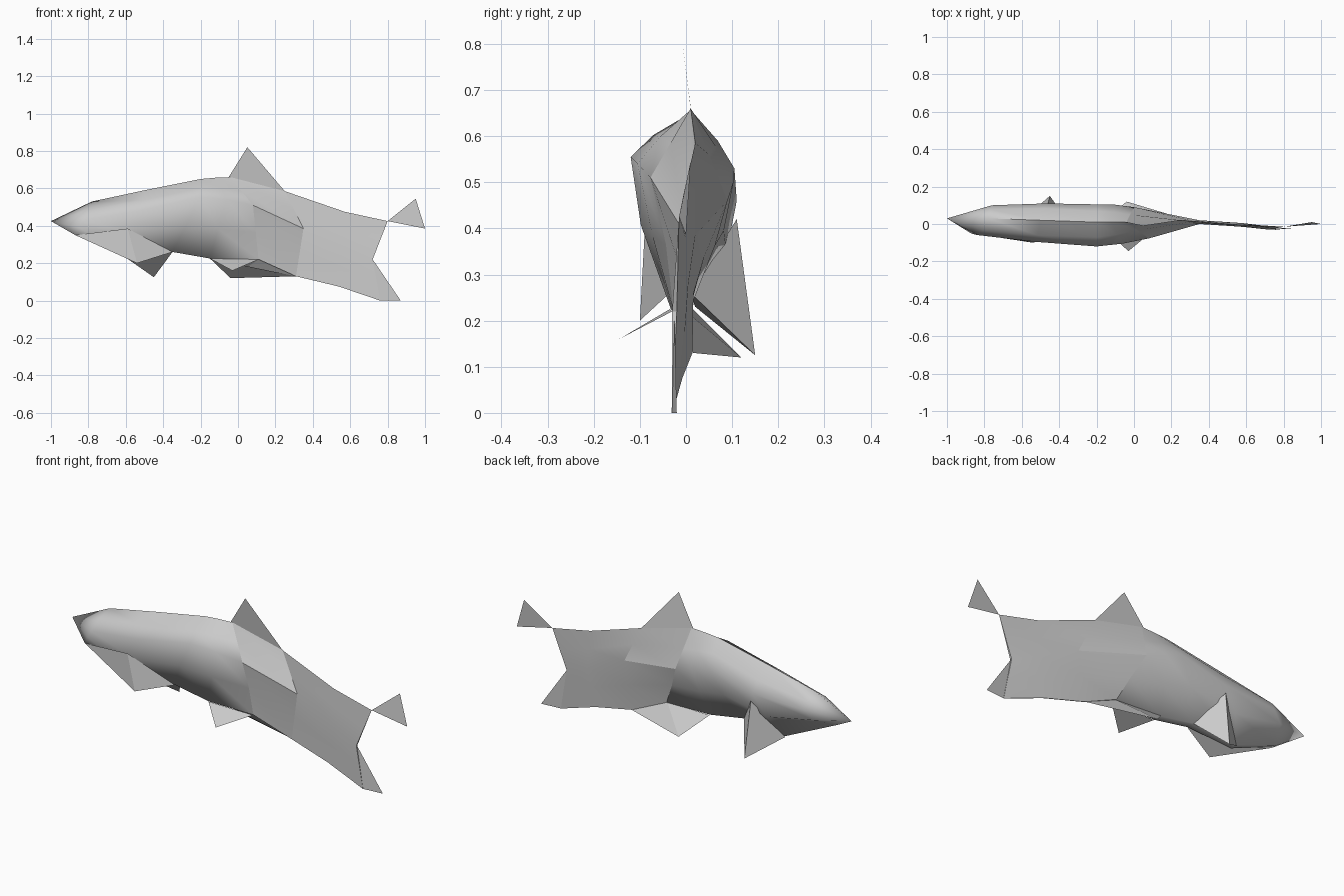
import bpy
import bmesh
import math
from mathutils import Vector

# Remove the default cube only
default_cube = bpy.data.objects.get("Cube")
if default_cube:
    bpy.data.objects.remove(default_cube, do_unlink=True)

# Single plain colour
grey = bpy.data.materials.new("plain grey")
grey.use_nodes = True
tone = (0.6, 0.6, 0.6, 1)
grey.diffuse_color = tone
grey.node_tree.nodes["Principled BSDF"].inputs["Base Color"].default_value = tone


def finish(name, bm, smooth_angle=None):
    """Turn a bmesh into a named, coloured object."""
    bmesh.ops.recalc_face_normals(bm, faces=bm.faces)
    mesh = bpy.data.meshes.new(name)
    bm.to_mesh(mesh)
    bm.free()
    mesh.materials.append(grey)
    obj = bpy.data.objects.new(name, mesh)
    bpy.context.collection.objects.link(obj)
    if smooth_angle is not None:
        bpy.ops.object.select_all(action="DESELECT")
        obj.select_set(True)
        bpy.context.view_layer.objects.active = obj
        bpy.ops.object.shade_smooth_by_angle(angle=math.radians(smooth_angle))
    return obj


def section(top, right, left, bottom, bulge=0, belly=0.5):
    """Nine-sided body section from its ridge, flanks and keel."""
    top, right, left, bottom = map(Vector, (top, right, left, bottom))
    keel_width = (left.y - right.y) * 0.1

    def half(flank, direction):
        # rounded shoulder, flank, lower side and edge of the flat keel
        shoulder = top.lerp(flank, 0.5)
        shoulder.y += bulge * (flank.y - top.y)
        lower = flank.lerp(bottom, 0.5)
        lower.y = flank.y * belly + bottom.y * (1 - belly)
        edge = bottom + Vector((0, direction * keel_width, 0))
        return [shoulder, flank, lower, edge]

    return [top] + half(right, -1) + half(left, 1)[::-1]


def loft(sections):
    """Bridge the sections into an open tube; return it with its rings."""
    bm = bmesh.new()
    rings = [[bm.verts.new(p) for p in ring] for ring in sections]
    for a, b in zip(rings, rings[1:]):
        for i in range(len(a)):
            j = (i + 1) % len(a)
            bm.faces.new((a[i], b[i], b[j], a[j]))
    return bm, rings


def fin(name, *corners):
    """A flat triangular sheet."""
    bm = bmesh.new()
    bm.faces.new([bm.verts.new(c) for c in corners])
    return finish(name, bm)


def flared_fin(name, tip, *base):
    """A fin that flares out of the body as a three-sided pyramid."""
    bm = bmesh.new()
    tip_vert = bm.verts.new(tip)
    feet = [bm.verts.new(p) for p in base]
    for i, foot in enumerate(feet):
        bm.faces.new((tip_vert, feet[i - 1], foot))
    return finish(name, bm)


# Section shared by the rounded body and the faceted tail
waist = section((-0.04, 0.01, 0.66), (0.08, -0.077, 0.51), (0, 0.09, 0.46),
                (0.11, -0.01, 0.22))

# Rounded front body with a pointed snout
front_body, front_rings = loft([
    section((-0.78, 0.03, 0.53), (-0.83, -0.06, 0.43), (-0.76, 0.1, 0.45),
            (-0.87, -0.035, 0.35), bulge=0.2, belly=0.85),
    section((-0.5, 0.02, 0.59), (-0.53, -0.095, 0.48), (-0.47, 0.11, 0.46),
            (-0.6, 0, 0.235), bulge=0.2, belly=0.8),
    section((-0.2, 0.01, 0.65), (-0.2, -0.12, 0.555), (-0.2, 0.105, 0.53),
            (-0.35, -0.01, 0.26), bulge=0.12, belly=0.8),
    section((-0.12, 0.01, 0.657), (-0.06, -0.105, 0.54), (-0.1, 0.103, 0.5),
            (-0.15, -0.012, 0.225), bulge=0.08, belly=0.65),
    waist,
])
snout = front_body.verts.new((-1, 0.03, 0.425))
first = front_rings[0]
for i, vert in enumerate(first):
    front_body.faces.new((snout, first[i - 1], vert))
finish("front_body", front_body, smooth_angle=75)

# Faceted tail, thinning to a sheet
tail, tail_rings = loft([
    waist,
    section((0.25, 0.02, 0.585), (0.35, 0, 0.385), (0.35, 0.02, 0.385),
            (0.31, 0.012, 0.13)),
    section((0.57, -0.005, 0.475), (0.58, -0.015, 0.28), (0.58, 0.005, 0.28),
            (0.54, -0.01, 0.075)),
    section((0.8, -0.015, 0.425), (0.72, -0.03, 0.22), (0.72, -0.02, 0.22),
            (0.76, -0.03, 0)),
])
# close the end with narrow strips
last = tail_rings[-1]
tail.faces.new((last[0], last[1], last[-1]))
for i in range(1, len(last) // 2):
    tail.faces.new((last[i], last[i + 1], last[-i - 1], last[-i]))
finish("tail", tail, smooth_angle=12)

# Fins on the back and tail
fin("dorsal_fin", (-0.05, 0.01, 0.66), (0.05, -0.01, 0.82), (0.25, 0.02, 0.585))
fin("upper_tail_lobe", (0.8, -0.015, 0.425), (0.95, 0.01, 0.545), (1, 0, 0.385))
fin("lower_tail_lobe", (0.72, -0.025, 0.22), (0.76, -0.03, 0), (0.87, -0.02, 0))

# Front fins flare out of the lower sides
flared_fin("right_front_fin", (-0.54, -0.1, 0.2),
           (-0.87, -0.05, 0.35), (-0.59, -0.09, 0.385), (-0.35, -0.035, 0.26))
flared_fin("left_front_fin", (-0.45, 0.15, 0.125),
           (-0.6, 0.02, 0.23), (-0.46, 0.11, 0.42), (-0.35, 0.01, 0.26))

# Belly fins: a flat sheet on the right, a deeper one on the left
fin("right_belly_fin", (-0.15, -0.035, 0.225), (-0.03, -0.145, 0.16), (0.11, -0.03, 0.22))
flared_fin("left_belly_fin", (-0.04, 0.12, 0.12),
           (-0.15, 0.015, 0.225), (0.11, 0, 0.22), (0.31, 0.015, 0.13))
